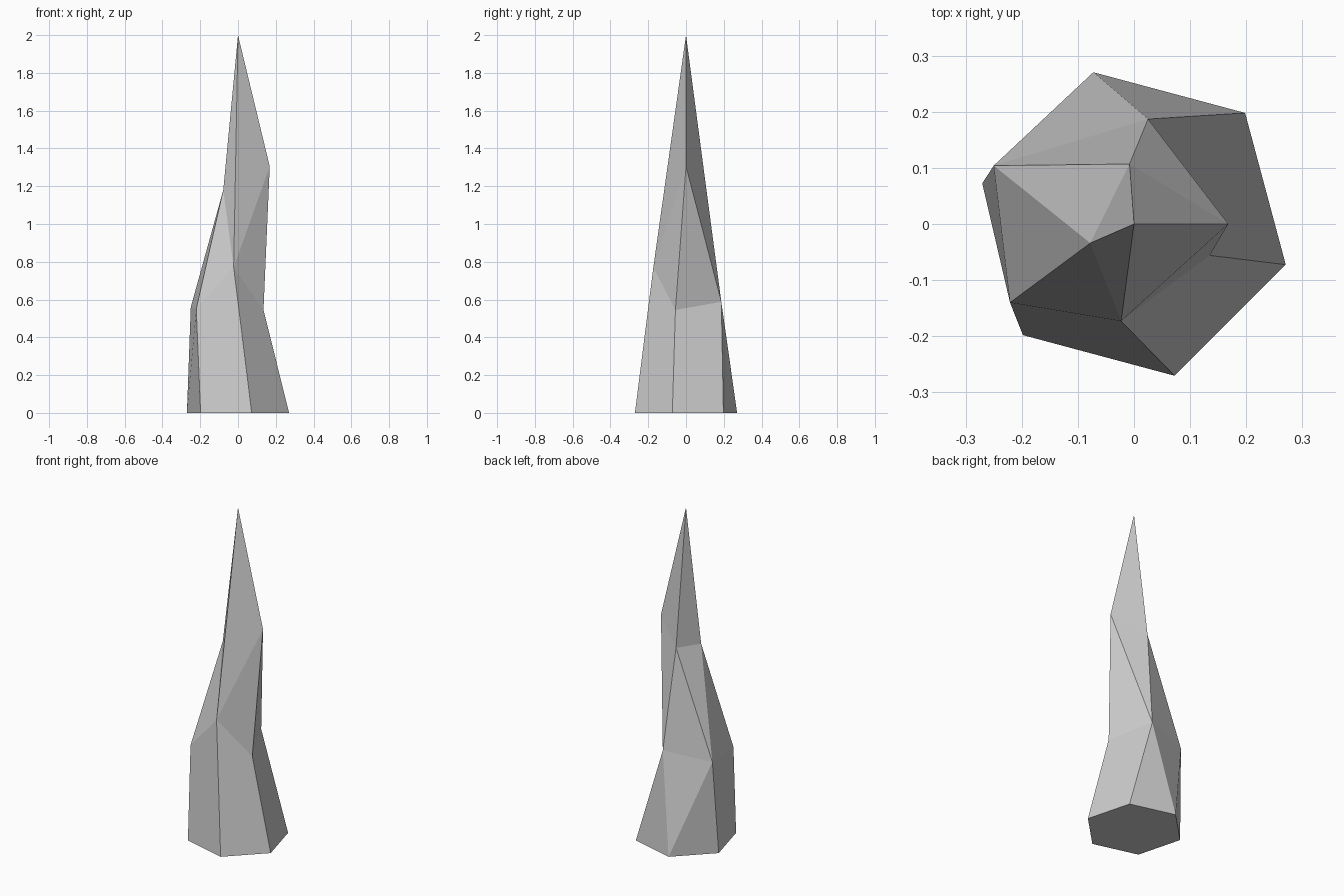
import bpy
import bmesh
from math import cos, sin, radians

if "Cube" in bpy.data.objects:
    bpy.data.objects.remove(bpy.data.objects["Cube"])

bm = bmesh.new()

# Hexagonal foot of the spike
base = [bm.verts.new((0.28 * cos(radians(a)), 0.28 * sin(radians(a)), 0))
        for a in range(-15, 345, 60)]
bx, by = [v.co.x for v in base], [v.co.y for v in base]
bm.verts.ensure_lookup_table()

# Uneven five-point waist, three-point shoulder and the tip
mid = [bm.verts.new(p) for p in (
    (0.135, -0.056, 0.545), (0.025, 0.187, 0.588), (-0.25, 0.104, 0.56),
    (-0.221, -0.14, 0.55), (-0.023, -0.173, 0.77))]
top = [bm.verts.new(p) for p in (
    (0.168, 0.0, 1.305), (-0.008, 0.107, 1.19), (-0.078, -0.034, 1.18))]
tip = bm.verts.new((0, 0, 2))

b0, b1, b2, b3, b4, b5 = base
m0, m1, m2, m3, m4 = mid
t0, t1, t2 = top

faces = [
    base[::-1],
    # Lower facets
    (b1, m1, m0, b0), (b1, b2, m1), (b2, m2, m1), (b2, b3, m2),
    (b3, b4, m3, m2), (b4, b5, m4, m3), (b5, b0, m0, m4),
    # Middle facets
    (m0, m1, t0), (m1, t1, t0), (m1, m2, t1), (m2, t2, t1),
    (m2, m3, t2), (m3, m4, t2), (m4, m0, t0),
    # Facets meeting at the tip
    (t0, t1, tip), (t1, t2, tip), (t2, m4, tip), (m4, t0, tip),
]
for f in faces:
    bm.faces.new(f)
bmesh.ops.recalc_face_normals(bm, faces=bm.faces[:])

mesh = bpy.data.meshes.new("rock_spike")
bm.to_mesh(mesh)
bm.free()
bpy.context.collection.objects.link(bpy.data.objects.new("rock_spike", mesh))
